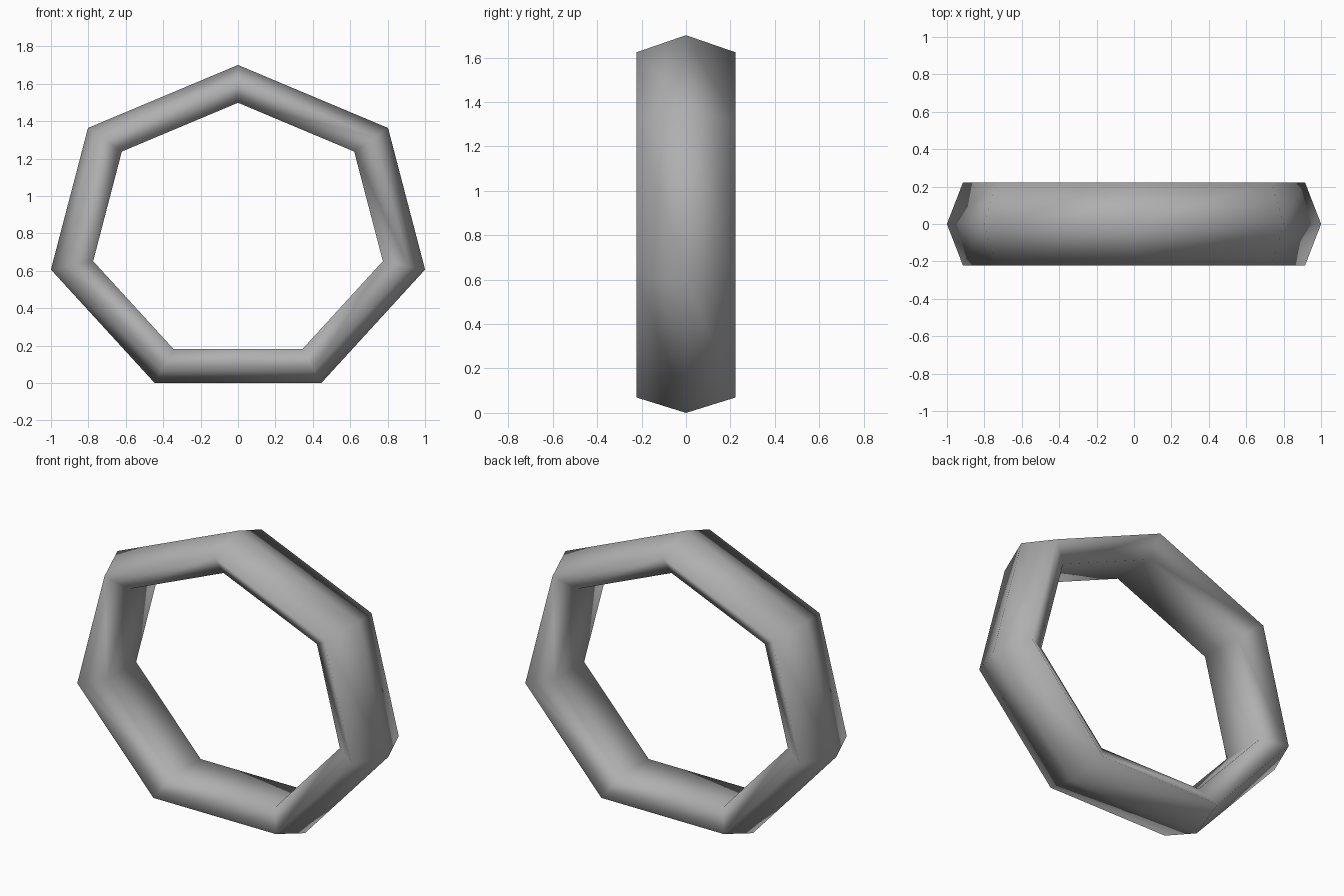
import bpy, bmesh, math

if "Cube" in bpy.data.objects:
    bpy.data.objects.remove(bpy.data.objects["Cube"])

# Low-poly ring: 7 segments around, 5-sided cross-section, squashed in z and widened in y
MAJOR, MINOR = 7, 5
R, r = 0.898, 0.128
Y_SCALE, Z_SCALE, Z_CENTRE = 1.83, 0.872, 0.806

bm = bmesh.new()
rings = []
for i in range(MAJOR):
    a = 2 * math.pi * i / MAJOR
    ring = []
    for j in range(MINOR):
        b = 2 * math.pi * j / MINOR
        rho = R + r * math.cos(b)
        ring.append(bm.verts.new((rho * math.sin(a),
                                  r * math.sin(b) * Y_SCALE,
                                  Z_CENTRE + rho * math.cos(a) * Z_SCALE)))
    rings.append(ring)

# Skin between neighbouring sections
for i in range(MAJOR):
    p, q = rings[i], rings[(i + 1) % MAJOR]
    for j in range(MINOR):
        k = (j + 1) % MINOR
        bm.faces.new((p[j], p[k], q[k], q[j]))
bmesh.ops.recalc_face_normals(bm, faces=bm.faces)
for f in bm.faces:
    f.smooth = True

mesh = bpy.data.meshes.new("ring")
bm.to_mesh(mesh)
bm.free()
ring_obj = bpy.data.objects.new("ring", mesh)
bpy.context.collection.objects.link(ring_obj)

# Dark grey surface
grey = bpy.data.materials.new("dark_grey")
grey.diffuse_color = (0.43, 0.43, 0.43, 1)
grey.use_nodes = True
grey.node_tree.nodes["Principled BSDF"].inputs["Base Color"].default_value = grey.diffuse_color
mesh.materials.append(grey)
